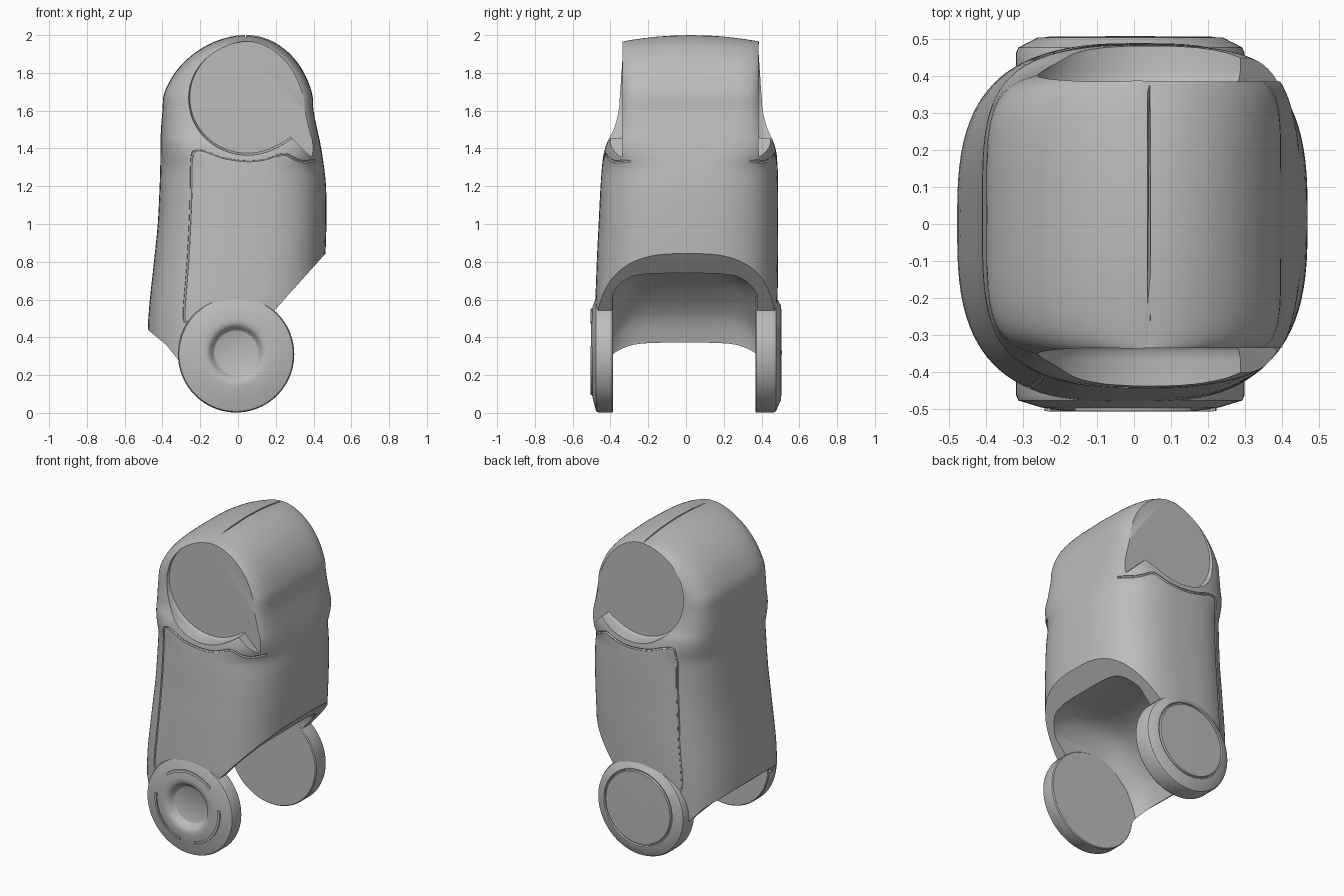
import bpy, bmesh
from math import cos, sin, pi, radians, copysign
from mathutils import Vector
from mathutils.bvhtree import BVHTree

if "Cube" in bpy.data.objects:
    bpy.data.objects.remove(bpy.data.objects["Cube"])

grey = bpy.data.materials.new("plain grey")
grey.use_nodes = True
tone = (0.5, 0.5, 0.5, 1)
grey.diffuse_color = tone
grey.node_tree.nodes["Principled BSDF"].inputs["Base Color"].default_value = tone


def loft(name, rings):
    """Skin equal-length closed rings into a solid object."""
    bm = bmesh.new()
    loops = [[bm.verts.new(p) for p in ring] for ring in rings]
    for a, b in zip(loops, loops[1:]):
        for i in range(len(a)):
            j = (i + 1) % len(a)
            bm.faces.new((a[i], a[j], b[j], b[i]))
    bm.faces.new(loops[0])
    bm.faces.new(loops[-1])
    bmesh.ops.recalc_face_normals(bm, faces=bm.faces)
    mesh = bpy.data.meshes.new(name)
    bm.to_mesh(mesh)
    bm.free()
    obj = bpy.data.objects.new(name, mesh)
    bpy.context.collection.objects.link(obj)
    mesh.materials.append(grey)
    return obj


def spline(points, steps):
    """Smooth path through points of any dimension."""
    out = []
    for i in range(len(points) - 1):
        p0, p1 = points[max(i - 1, 0)], points[i]
        p2, p3 = points[i + 1], points[min(i + 2, len(points) - 1)]
        for k in range(steps):
            t = k / steps
            out.append([b + t * (c - a) / 2 + t * t * (a - 2.5 * b + 2 * c - d / 2)
                        + t ** 3 * (1.5 * (b - c) + (d - a) / 2)
                        for a, b, c, d in zip(p0, p1, p2, p3)])
    return out + [list(points[-1])]


def activate(obj):
    bpy.ops.object.select_all(action='DESELECT')
    obj.select_set(True)
    bpy.context.view_layer.objects.active = obj


def cut(obj, cutter):
    cutter.hide_render = True
    mod = obj.modifiers.new("cut", 'BOOLEAN')
    mod.operation, mod.solver, mod.object = 'DIFFERENCE', 'EXACT', cutter
    activate(obj)
    bpy.ops.object.modifier_apply(modifier=mod.name)
    bpy.data.objects.remove(cutter)


def smooth(obj, angle):
    activate(obj)
    bpy.ops.object.shade_smooth_by_angle(angle=radians(angle))


def power(v, n):
    return copysign(abs(v) ** (2 / n), v)


def ramp(z, low, high):
    return min(max((z - low) / (high - low), 0), 1)


# Body: rounded sections (height, left edge, right edge, half depth)
sections = [(.2, -.48, .45, .475), (.5, -.475, .455, .482), (.8, -.445, .462, .48),
            (1, -.425, .468, .475), (1.2, -.415, .466, .47), (1.34, -.411, .45, .462),
            (1.43, -.41, .435, .445), (1.5, -.408, .42, .415), (1.6, -.4, .4, .392)]
# Domed top of the head
for a, depth in ((18, .387), (34, .385), (49, .382), (62, .376), (72, .372), (80, .368),
                 (86, .362), (90, .35)):
    c, s = cos(radians(a)), sin(radians(a))
    sections.append((1.56 + .44 * s, .036 - .45 * c ** 1.1, .044 + .365 * c, depth))
rings = []
for z, left, right, depth in spline(sections, 4):
    ring = []
    head = ramp(z, 1.3, 1.6)
    for k in range(96):
        c, s = cos(2 * pi * k / 96), sin(2 * pi * k / 96)
        n = 2.9 + (4 if c > 0 else 1.9) * head
        across = power(s, n)
        ring.append(((left + right) / 2 + (right - left) / 2 * power(c, n),
                     depth * across + .025 * ramp(z, .5, 1.5),
                     z - .033 * across ** 2 * ramp(z, 1.56, 2)))
    rings.append(ring)
body = loft("body_shell", rings)

# Slanted open underside
outline = [(-.7, .65), (-.465, .43), (-.38, .36), (-.3, .26), (-.06, .26), (.2, .55),
           (.46, .84), (1, 1.44), (1, -1), (-.7, -1)]
cut(body, loft("underside_cutter", [[(x, y, z) for x, z in outline] for y in (-1, 1)]))

# Arched cavity between the wheels
arch = spline([(.37, .74), (.25, .77), (.05, .77), (-.12, .72), (-.25, .62),
               (-.35, .5), (-.395, .37)], 4)
arch += [[-.395, 0], [.37, 0]]
rings = []
for i in range(-12, 13):
    v = sin(i / 12 * pi / 2)
    rings.append([(x * (1 - .14 * v ** 4), .383 * v - .007, z * (1 - .17 * v ** 6))
                  for x, z in arch])
cut(body, loft("cavity_cutter", rings))

# Flat round recess on each side of the head, with a pointed lower corner
recess = [(.05 + .305 * cos(radians(a)), 1.67 + .295 * sin(radians(a)))
          for a in range(95, 301, 5)]
recess += [(.25, 1.44), (.28, 1.46), (.38, 1.36), (.65, 1.36), (.65, 2.1), (.06, 2.1)]
for side in (-1, 1):
    rings = []
    for scale, y in ((1, .36), (1.015, .366), (1.03, .39), (1.045, .6)):
        rings.append([(.05 + (x - .05) * scale, .025 + side * y, 1.67 + (z - 1.67) * scale)
                      for x, z in recess])
    cut(body, loft("recess_cutter", rings))

# Panel seam engraved on each side
seam = spline([(-.22, .5), (-.27, .48), (-.285, .53), (-.265, .8), (-.25, 1.1),
               (-.245, 1.34), (-.225, 1.385), (-.17, 1.38), (-.07, 1.345), (.05, 1.33),
               (.15, 1.34), (.24, 1.37), (.3, 1.345), (.35, 1.33), (.41, 1.335)], 5)
bm = bmesh.new()
bm.from_mesh(body.data)
tree = BVHTree.FromBMesh(bm)
bm.free()
for side in (-1, 1):
    hits = [tree.ray_cast(Vector((x, 2 * side, z)), Vector((0, -side, 0)))[0] for x, z in seam]
    hits = [h for h in hits if h]
    curve = bpy.data.curves.new("seam_cutter", 'CURVE')
    curve.dimensions = '3D'
    curve.bevel_depth, curve.bevel_resolution, curve.use_fill_caps = .008, 1, True
    path = curve.splines.new('POLY')
    path.points.add(len(hits) - 1)
    for point, h in zip(path.points, hits):
        point.co = (*h, 1)
    tube = bpy.data.objects.new("seam_cutter", curve)
    bpy.context.collection.objects.link(tube)
    activate(tube)
    bpy.ops.object.convert(target='MESH')
    cut(body, bpy.context.view_layer.objects.active)


# Turned parts: profiles of (radius, distance from the middle)
def turned(name, side, profile):
    rings = []
    for r, d in profile:
        height = .31 if r > .29 else .32
        rings.append([(r * cos(2 * pi * k / 72) - .01, side * d, r * sin(2 * pi * k / 72) + height)
                      for k in range(72)])
    return loft(name, rings)


# Clearance behind the front hub
cut(body, turned("hub_cutter", -1, [(.2, .43), (.2, .6)]))
smooth(body, 35)

# Wheels
rim = [(.308, .462), (.302, .476)]
smooth(turned("front_wheel", -1, [(.001, .386), (.303, .386), (.308, .392)] + rim + [
    (.24, .495), (.18, .504), (.155, .503), (.14, .495), (.128, .478), (.118, .465),
    (.112, .462), (.001, .462)]), 30)
smooth(turned("back_wheel", 1, [(.001, .367), (.303, .367), (.308, .373)] + rim + [
    (.25, .503), (.243, .503), (.239, .495), (.233, .495), (.229, .505), (.001, .507)]), 30)

# Thin raised arcs on the front wheel
for number, start in enumerate((45, 172, 283)):
    rings = []
    for k in range(25):
        a = radians(start + k * 85 / 24)
        rings.append([(r * cos(a) - .01, -d, r * sin(a) + .32)
                      for r, d in ((.217, .49), (.217, .506), (.232, .504), (.232, .49))])
    smooth(loft("wheel_arc_%d" % (number + 1), rings), 30)
